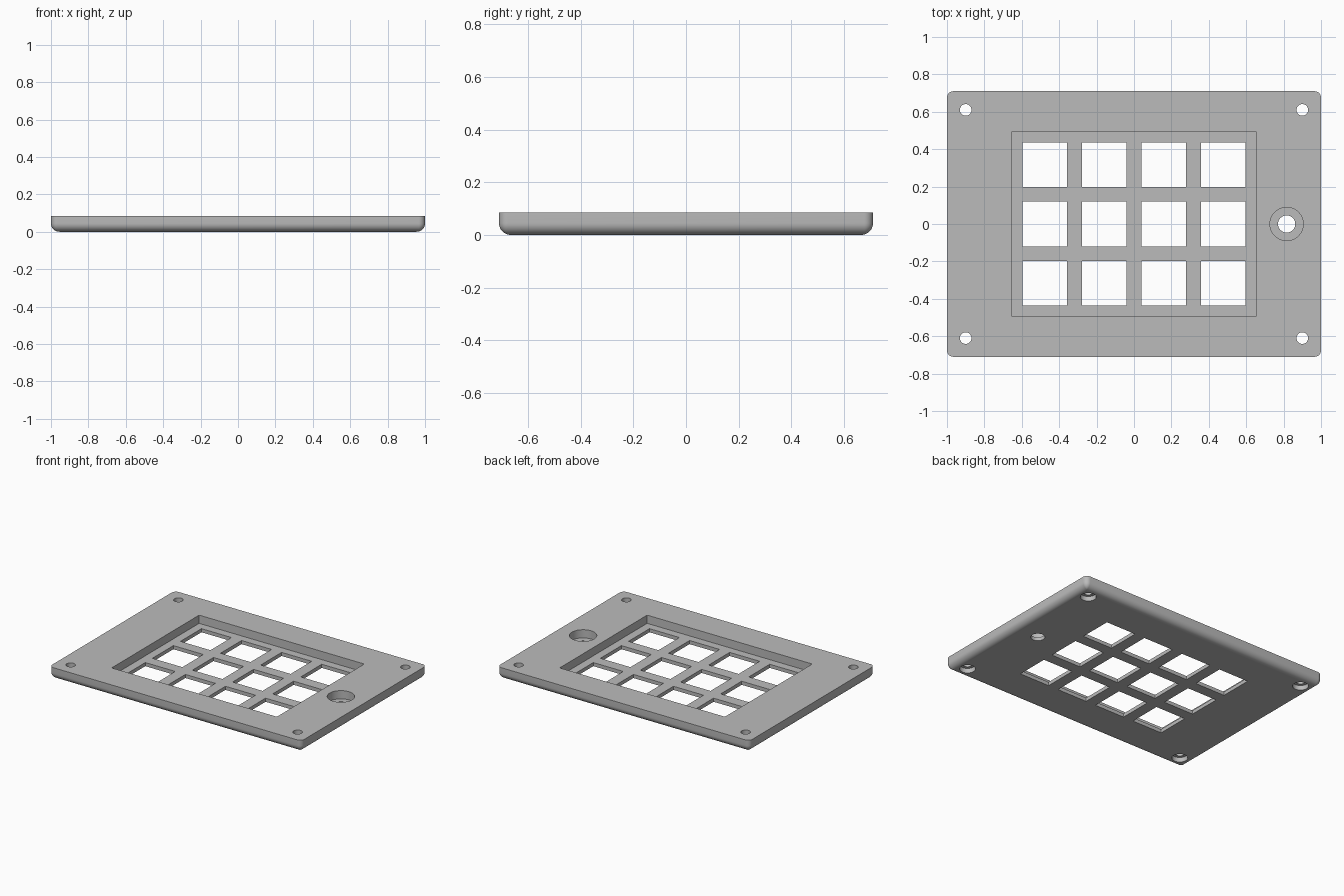
import bpy, bmesh
from math import sin, cos, pi

cube = bpy.data.objects.get("Cube")
if cube:
    bpy.data.objects.remove(cube, do_unlink=True)

WIDTH, DEPTH, HEIGHT = 2.0, 1.42, 0.085
CORNER, FILLET = 0.034, 0.045
WEB = 0.026                      # thickness left under the recess
PITCH, OPENING = 0.318, 0.238

grey = bpy.data.materials.new("plain grey")
grey.use_nodes = True
grey.diffuse_color = (0.5, 0.5, 0.5, 1)
grey.node_tree.nodes["Principled BSDF"].inputs["Base Color"].default_value = (0.5, 0.5, 0.5, 1)


def rounded_rect(w, d, r, steps=8):
    points = []
    for k, (sx, sy) in enumerate([(1, 1), (-1, 1), (-1, -1), (1, -1)]):
        for i in range(steps + 1):
            a = (k + i / steps) * pi / 2
            points.append((sx * (w / 2 - r) + r * cos(a), sy * (d / 2 - r) + r * sin(a)))
    return points


def circle(r, steps=48):
    return [(r * cos(2 * pi * i / steps), r * sin(2 * pi * i / steps)) for i in range(steps)]


def loft(bm, sections, centre=(0, 0)):
    """Closed solid through (outline, z) sections, listed from bottom to top."""
    rings = [[bm.verts.new((x + centre[0], y + centre[1], z)) for x, y in outline]
             for outline, z in sections]
    for low, high in zip(rings, rings[1:]):
        for i in range(len(low)):
            j = (i + 1) % len(low)
            bm.faces.new((low[i], low[j], high[j], high[i]))
    bm.faces.new(rings[0][::-1])
    bm.faces.new(rings[-1])


def make_object(name, bm):
    mesh = bpy.data.meshes.new(name)
    bm.to_mesh(mesh)
    bm.free()
    mesh.materials.append(grey)
    obj = bpy.data.objects.new(name, mesh)
    bpy.context.collection.objects.link(obj)
    return obj


# Plate with rounded corners and a rounded lower rim
bm = bmesh.new()
sections = []
for i in range(9):
    a = i / 8 * pi / 2
    inset = FILLET * (1 - sin(a))
    outline = rounded_rect(WIDTH - 2 * inset, DEPTH - 2 * inset, max(CORNER - inset, 0.001))
    sections.append((outline, FILLET * (1 - cos(a))))
sections.append((rounded_rect(WIDTH, DEPTH, CORNER), HEIGHT))
loft(bm, sections)
plate = make_object("cover_plate", bm)


def cut(name, pieces):
    """Cut (outline, bottom, top, centre) prisms out of the plate."""
    bm = bmesh.new()
    for outline, bottom, top, centre in pieces:
        loft(bm, [(outline, bottom), (outline, top)], centre)
    cutter = make_object(name, bm)
    cutter.hide_render = True
    mod = plate.modifiers.new(name, 'BOOLEAN')
    mod.operation, mod.solver, mod.object = 'DIFFERENCE', 'EXACT', cutter
    bpy.ops.object.modifier_apply(modifier=name)
    bpy.data.objects.remove(cutter, do_unlink=True)


bpy.context.view_layer.objects.active = plate
plate.select_set(True)
screws = [(x, y) for x in (-0.9, 0.9) for y in (-0.61, 0.61)]
knob = (0.816, 0)

# Recess and knob pocket from above, screw head pockets from below
cut("pockets", [(rounded_rect(1.31, 0.99, 0.008, 3), WEB, 0.2, (0, 0)),
                (circle(0.089), WEB, 0.2, knob)]
    + [(circle(0.052), -0.1, 0.034, p) for p in screws])

# Key openings, screw holes and knob shaft hole, all the way through
square = [(sx * OPENING / 2, sy * OPENING / 2) for sx, sy in [(1, 1), (-1, 1), (-1, -1), (1, -1)]]
keys = [((c - 1.5) * PITCH, (r - 1) * PITCH) for c in range(4) for r in range(3)]
cut("through_holes", [(square, -0.1, 0.2, p) for p in keys]
    + [(circle(0.031, 32), -0.1, 0.2, p) for p in screws]
    + [(circle(0.046), -0.1, 0.2, knob)])

bpy.ops.object.shade_smooth_by_angle(angle=pi / 6)
